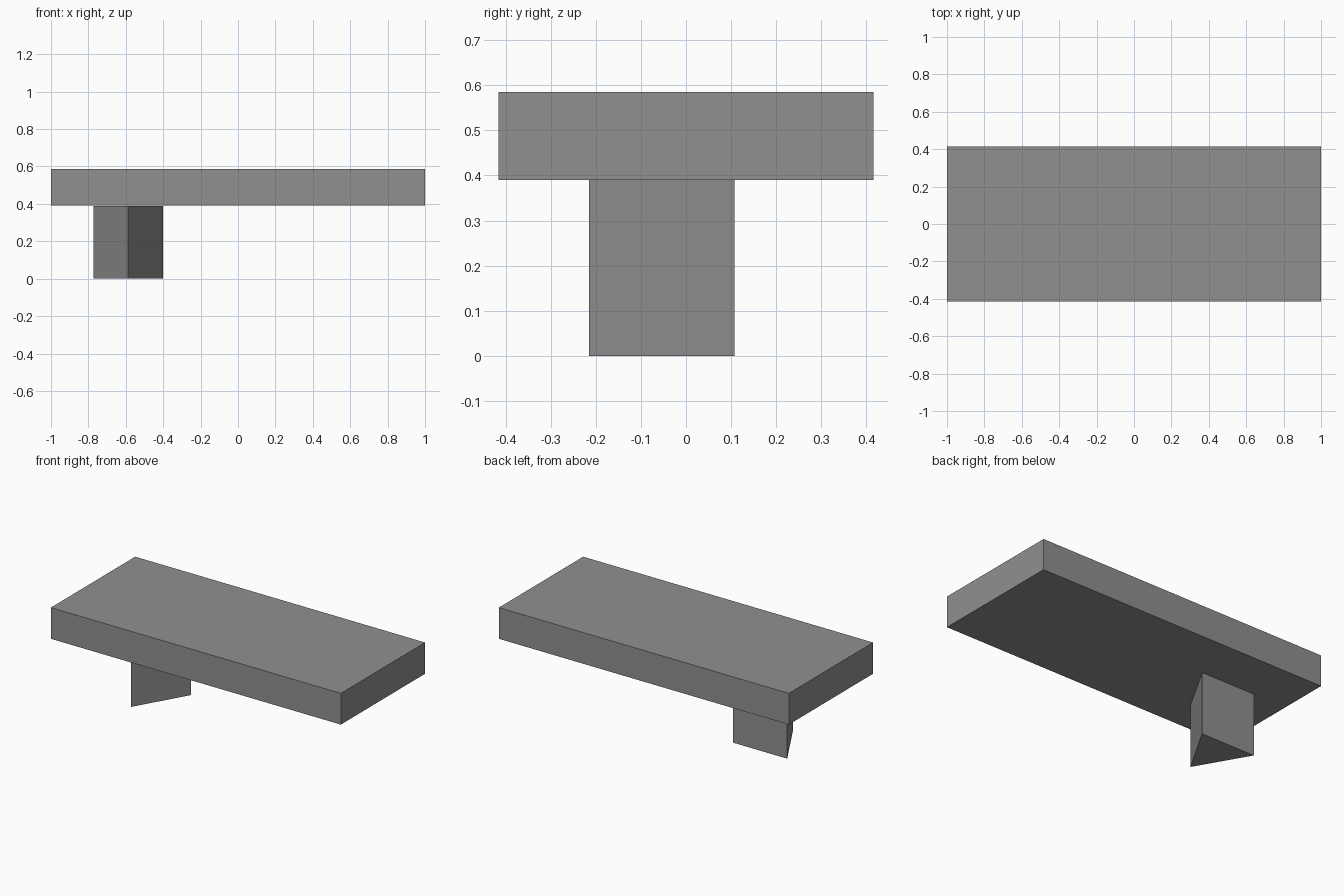
import bpy
import math

if "Cube" in bpy.data.objects:
    bpy.data.objects.remove(bpy.data.objects["Cube"])

grey = bpy.data.materials.new("mid grey")
grey.diffuse_color = (0.28, 0.28, 0.28, 1)
grey.use_nodes = True
grey.node_tree.nodes["Principled BSDF"].inputs["Base Color"].default_value = grey.diffuse_color


def finish(name):
    obj = bpy.context.object
    obj.name = name
    obj.data.materials.append(grey)
    return obj


# Flat rectangular slab
bpy.ops.mesh.primitive_cube_add(size=1, location=(0, 0, 0.488))
slab = finish("slab")
slab.scale = (2, 0.83, 0.195)

# Three-sided support with one edge facing the front
bpy.ops.mesh.primitive_cylinder_add(
    vertices=3, radius=0.215, depth=0.39,
    location=(-0.587, 0, 0.195), rotation=(0, 0, math.pi))
finish("triangular_support")
